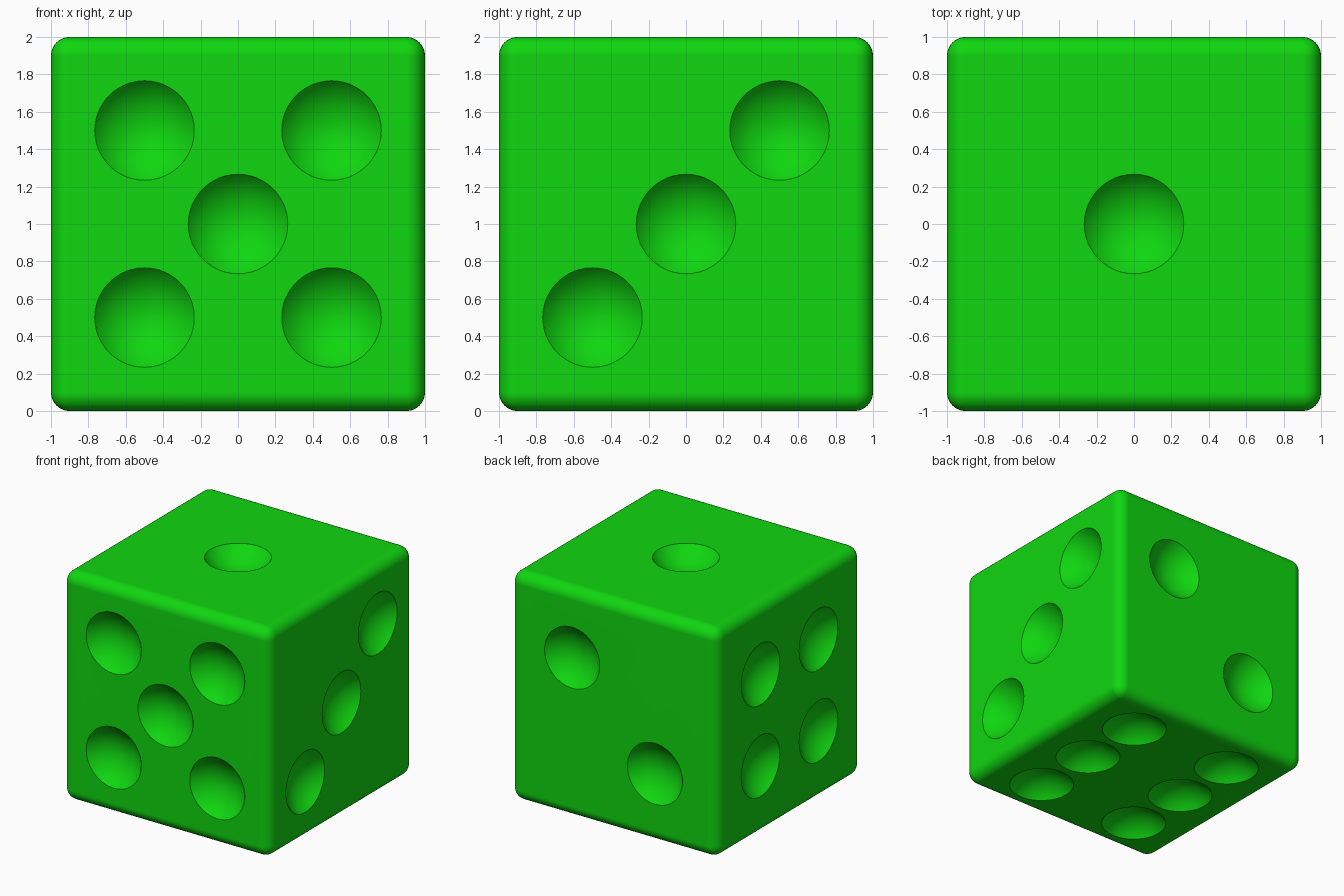
import bpy, bmesh, math
from mathutils import Vector

cube = bpy.data.objects.get("Cube")
if cube:
    bpy.data.objects.remove(cube, do_unlink=True)

BEVEL = 0.1          # edge rounding
PIP_R = 1 / 3        # radius of the dent sphere
PIP_OFFSET = 0.2     # sphere centre above the face

# Single green material
green = bpy.data.materials.new("green")
green.use_nodes = True
colour = (0.005, 0.68, 0.005, 1)
green.diffuse_color = colour
green.node_tree.nodes["Principled BSDF"].inputs["Base Color"].default_value = colour


def make_object(name, bm):
    mesh = bpy.data.meshes.new(name)
    bm.to_mesh(mesh)
    bm.free()
    mesh.materials.append(green)
    obj = bpy.data.objects.new(name, mesh)
    bpy.context.collection.objects.link(obj)
    return obj


# Rounded cube body
bm = bmesh.new()
bmesh.ops.create_cube(bm, size=2)
bmesh.ops.bevel(bm, geom=bm.edges[:], offset=BEVEL, segments=8,
                profile=0.5, affect='EDGES')
bmesh.ops.translate(bm, verts=bm.verts, vec=(0, 0, 1))
die = make_object("die_body", bm)

# Pips per face: outward normal, two in-plane axes, positions
X, Y, Z = Vector((1, 0, 0)), Vector((0, 1, 0)), Vector((0, 0, 1))
four = [(a, b) for a in (-0.4, 0.4) for b in (-0.4, 0.4)]
five = [(a, b) for a in (-0.5, 0.5) for b in (-0.5, 0.5)] + [(0, 0)]
six = [(a, b) for a in (-0.5, 0.5) for b in (-0.6, 0, 0.6)]
faces = [
    (Z, X, Y, [(0, 0)]),
    (Y, X, Z, [(0.4, 0.4), (-0.4, -0.4)]),
    (X, Y, Z, [(0.5, 0.5), (0, 0), (-0.5, -0.5)]),
    (-X, Y, Z, four),
    (-Y, X, Z, five),
    (-Z, X, Y, six),
]

# Carve each pip with a sphere whose pole points along the face normal
bpy.context.view_layer.objects.active = die
die.select_set(True)
for normal, u, v, spots in faces:
    for a, b in spots:
        bm = bmesh.new()
        bmesh.ops.create_uvsphere(bm, u_segments=48, v_segments=32, radius=PIP_R)
        cutter = make_object("pip_cutter", bm)
        cutter.hide_render = True
        turn = normal.to_track_quat('Z', 'Y').to_matrix().to_4x4()
        turn.translation = Z + normal * (1 + PIP_OFFSET) + u * a + v * b
        cutter.data.transform(turn)
        mod = die.modifiers.new("pip", 'BOOLEAN')
        mod.operation = 'DIFFERENCE'
        mod.solver = 'EXACT'
        mod.object = cutter
        bpy.ops.object.modifier_apply(modifier=mod.name)
        bpy.data.objects.remove(cutter, do_unlink=True)

# Smooth bevels and dents, crisp pip rims, flat sides
bpy.ops.object.shade_smooth_by_angle(angle=math.radians(30))
weighted = die.modifiers.new("flat_sides", 'WEIGHTED_NORMAL')
weighted.keep_sharp = True
